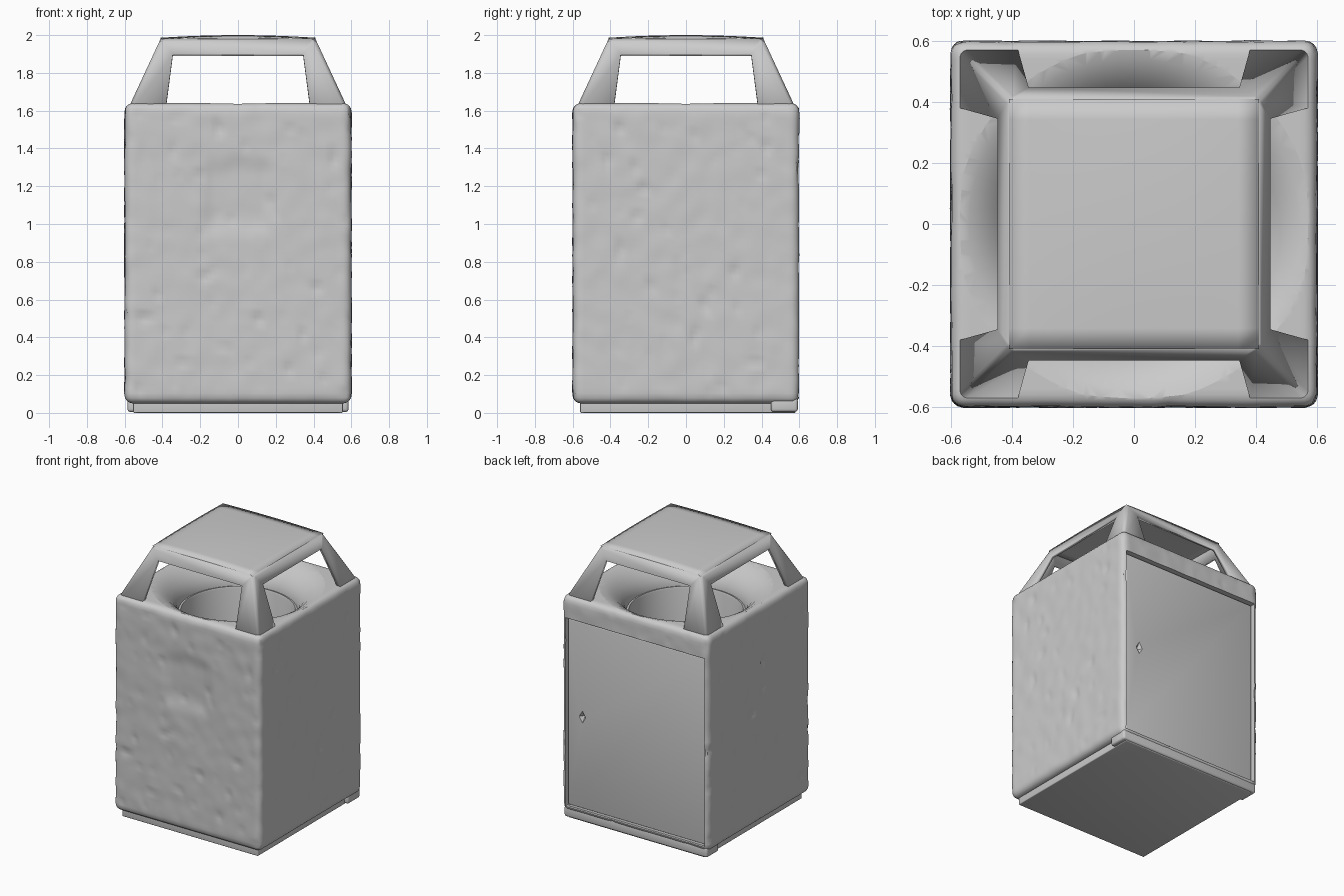
import bpy, bmesh
from math import cos, sin, pi
from mathutils import Vector, Matrix, noise

if "Cube" in bpy.data.objects:
    bpy.data.objects.remove(bpy.data.objects["Cube"])


def make(name, bm, smooth=True, recalc=True):
    if recalc:
        bmesh.ops.recalc_face_normals(bm, faces=bm.faces)
    me = bpy.data.meshes.new(name)
    bm.to_mesh(me)
    bm.free()
    ob = bpy.data.objects.new(name, me)
    bpy.context.collection.objects.link(ob)
    activate(ob)
    if smooth:
        bpy.ops.object.shade_smooth_by_angle(angle=0.7)
    return ob


def activate(ob):
    bpy.ops.object.select_all(action='DESELECT')
    ob.select_set(True)
    bpy.context.view_layer.objects.active = ob


def box(name, lo, hi, bevel=0.0):
    bm = bmesh.new()
    bmesh.ops.create_cube(bm, size=1)
    for v in bm.verts:
        v.co = Vector([(a + b) / 2 + c * (b - a) for a, b, c in zip(lo, hi, v.co)])
    if bevel:
        bmesh.ops.bevel(bm, geom=bm.edges[:], offset=bevel, segments=3,
                        affect='EDGES', profile=0.5)
    return make(name, bm)


def lathe(name, profile, n=64):
    bm = bmesh.new()
    vs = [bm.verts.new((r, 0, z)) for r, z in profile]
    es = [bm.edges.new(p) for p in zip(vs, vs[1:])]
    bmesh.ops.spin(bm, geom=vs + es, cent=(0, 0, 0), axis=(0, 0, 1),
                   angle=2 * pi, steps=n)
    bmesh.ops.remove_doubles(bm, verts=bm.verts, dist=1e-5)
    return make(name, bm)


def cut(ob, cutter):
    m = ob.modifiers.new("cut", 'BOOLEAN')
    m.operation, m.object, m.solver = 'DIFFERENCE', cutter, 'EXACT'
    activate(ob)
    bpy.ops.object.modifier_apply(modifier=m.name)
    bpy.data.objects.remove(cutter)


# rough-cast body: rounded box with pitted sides and a shallow front panel
LO, HI, R = Vector((-.6, -.6, .05)), Vector((.6, .6, 1.64)), .045
bm = bmesh.new()
bmesh.ops.create_cube(bm, size=1)
bmesh.ops.subdivide_edges(bm, edges=bm.edges[:], cuts=58, use_grid_fill=True)
for v in bm.verts:
    p = Vector([a + (c + .5) * (b - a) for a, b, c in zip(LO, HI, v.co)])
    core = Vector([min(max(c, a + R), b - R) for a, b, c in zip(LO, HI, p)])
    n = (p - core).normalized()
    d = .004 * noise.noise(p * 11)
    pit = noise.noise(p * 13 + Vector((7, 3, 5)))
    d -= .03 * max(0, pit - .38)
    d *= max(0, 1 - abs(n.z) * 1.1)
    if n.y < -.9:
        ex = max(0, min(1, (.20 - abs(p.x)) / .07))
        ez = max(0, min(1, (.22 - abs(p.z - 1.14)) / .08))
        d -= .014 * ex * ez
    v.co = core + n * (R + d)
body = make("body", bm)

# dished opening and door recess
cut(body, lathe("opening_cutter", [
    (0, 1.8), (.59, 1.8), (.59, 1.642), (.54, 1.628), (.49, 1.598), (.445, 1.555),
    (.415, 1.51), (.40, 1.46), (.40, .3), (0, .3)]))
cut(body, box("door_recess_cutter", (-.568, .55, .085), (.568, .7, 1.48)))
activate(body)
bpy.ops.object.shade_smooth_by_angle(angle=0.7)

# inner liner
lathe("liner", [(.40, 1.45), (.385, 1.455), (.38, 1.44), (.38, .35), (0, .35)])

# plinth and rear sill
box("plinth", (-.555, -.56, 0), (.555, .58, .1), .006)
box("rear_sill", (-.585, .45, .005), (.585, .592, .08), .015)

# service door with a finger pull pocket
door = box("door", (-.556, .53, .097), (.556, .58, 1.468), .006)
bm = bmesh.new()
bmesh.ops.create_cone(bm, cap_ends=True, segments=4, radius1=.0, radius2=.075, depth=.08,
                      matrix=Matrix.Translation((.44, .575, .77))
                      @ Matrix.Rotation(-pi / 2, 4, 'X') @ Matrix.Diagonal((.6, 1, .7, 1)))
cut(door, make("pull_cutter", bm, smooth=False))


# canopy frame: four sloping sides, each with a trapezoid window
def half(z):
    return .582 - (z - 1.61) * (.582 - .41) / .37


ZB, ZW, ZT = 1.61, 1.90, 1.98
bm = bmesh.new()
leg = [(-half(ZB), ZB), (-.383, ZB), (-.345, ZW), (-half(ZT), ZT)]
header = [(-.345, ZW), (.345, ZW), (half(ZT), ZT), (-half(ZT), ZT)]
for k in range(4):
    rot = Matrix.Rotation(k * pi / 2, 3, 'Z')
    for pts in (leg, [(-x, z) for x, z in reversed(leg)], header):
        bm.faces.new([bm.verts.new(rot @ Vector((x, -half(z), z))) for x, z in pts])
bmesh.ops.remove_doubles(bm, verts=bm.verts, dist=1e-4)
corners = [e for e in bm.edges if all(abs(abs(v.co.x) - abs(v.co.y)) < 1e-3 for v in e.verts)
           and abs(e.verts[0].co.z - e.verts[1].co.z) > .1]
bmesh.ops.bevel(bm, geom=corners, offset=.02, segments=3, affect='EDGES', profile=.5)
frame = make("canopy_frame", bm, recalc=False)
m = frame.modifiers.new("thickness", 'SOLIDIFY')
m.thickness, m.offset = .025, -1

# gently crowned roof plate
bm = bmesh.new()
bmesh.ops.create_grid(bm, x_segments=12, y_segments=12, size=1)
for v in bm.verts:
    u, w = v.co.x, v.co.y
    v.co = Vector((u * .41, w * .41, 1.98 + .02 * (1 - u * u) * (1 - w * w)
                   + .006 * ((1 - u * u) * w * w + (1 - w * w) * u * u)))
bm.normal_update()
roof = make("roof", bm, recalc=False)
m = roof.modifiers.new("thickness", 'SOLIDIFY')
m.thickness, m.offset = .025, -1
